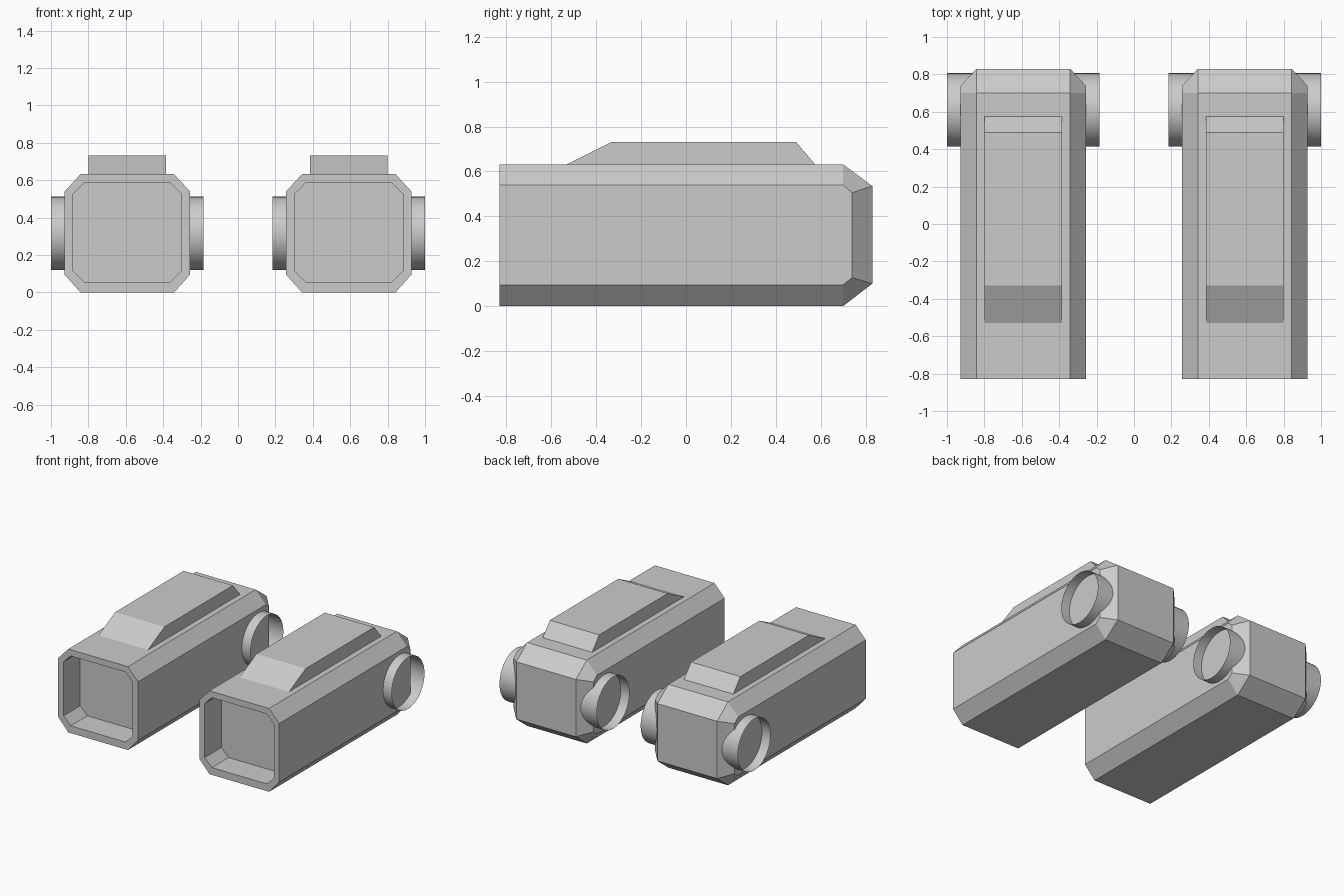
import bpy, bmesh
from math import radians
from mathutils import Matrix

if "Cube" in bpy.data.objects:
    bpy.data.objects.remove(bpy.data.objects["Cube"])

POD_X = 0.592


def finish(bm, name, x, smooth=False):
    bmesh.ops.recalc_face_normals(bm, faces=bm.faces)
    for f in bm.faces:
        f.smooth = smooth
    mesh = bpy.data.meshes.new(name)
    bm.to_mesh(mesh)
    bm.free()
    obj = bpy.data.objects.new(name, mesh)
    obj.location.x = x
    bpy.context.collection.objects.link(obj)
    return obj


def octagon(bm, a, b):
    """Ring through a pair of (half_x, y, z_low, z_high): a = top/bottom corners, b = side corners."""
    (ax, ay, al, ah), (bx, by, bl, bh) = a, b
    pts = [(ax, ay, ah), (bx, by, bh), (bx, by, bl), (ax, ay, al),
           (-ax, ay, al), (-bx, by, bl), (-bx, by, bh), (-ax, ay, ah)]
    return [bm.verts.new(p) for p in pts]


def make_body(side, x):
    # chamfered housing: recessed front, long shell, bevelled back
    bm = bmesh.new()
    rings = [octagon(bm, a, b) for a, b in (
        ((0.23, -0.63, 0.055, 0.585), (0.29, -0.63, 0.115, 0.525)),
        ((0.23, -0.83, 0.055, 0.585), (0.29, -0.83, 0.115, 0.525)),
        ((0.25, -0.83, 0.0, 0.632), (0.335, -0.83, 0.095, 0.54)),
        ((0.25, 0.70, 0.0, 0.632), (0.335, 0.70, 0.095, 0.54)),
        ((0.25, 0.83, 0.1, 0.535), (0.335, 0.74, 0.127, 0.505)))]
    for r, s in zip(rings, rings[1:]):
        for i in range(8):
            j = (i + 1) % 8
            bm.faces.new((r[i], r[j], s[j], s[i]))
    bm.faces.new(rings[0])
    end = rings[-1]
    for ids in ((0, 3, 4, 7), (0, 1, 2, 3), (4, 5, 6, 7)):
        bm.faces.new([end[i] for i in ids])
    finish(bm, side + "_housing", x)


def make_hump(side, x):
    # raised lid with sloped front and back
    bm = bmesh.new()
    profile = [(-0.53, 0.632), (-0.33, 0.732), (0.49, 0.732), (0.575, 0.632)]
    left, right = ([bm.verts.new((hx, y, z)) for y, z in profile] for hx in (-0.207, 0.207))
    bm.faces.new(left)
    bm.faces.new(right)
    for i in range(3):
        bm.faces.new((left[i], left[i + 1], right[i + 1], right[i]))
    finish(bm, side + "_top_lid", x)


def make_tube(side, x):
    # open cross tube that sticks out on both flanks
    bm = bmesh.new()
    bmesh.ops.create_cone(bm, cap_ends=False, segments=48, radius1=0.196, radius2=0.196,
                          depth=0.816,
                          matrix=Matrix.Translation((0, 0.61, 0.316)) @ Matrix.Rotation(radians(90), 4, 'Y'))
    finish(bm, side + "_cross_tube", x, smooth=True)


for side, x in (("left", -POD_X), ("right", POD_X)):
    make_body(side, x)
    make_hump(side, x)
    make_tube(side, x)
